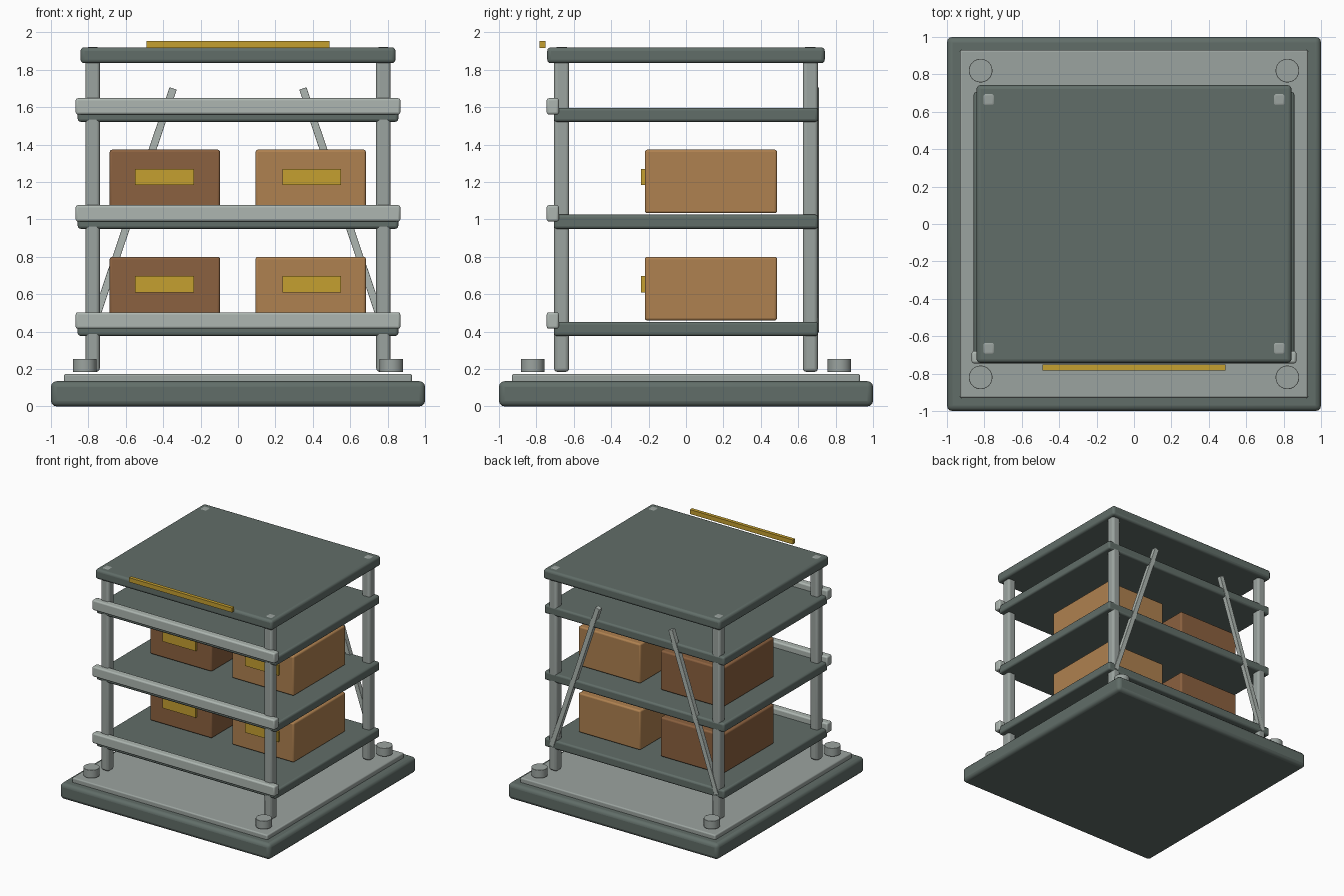
import bpy, bmesh, math
from mathutils import Matrix

if "Cube" in bpy.data.objects:
    bpy.data.objects.remove(bpy.data.objects["Cube"])


def mat(name, col):
    m = bpy.data.materials.new(name)
    m.diffuse_color = (*col, 1)
    m.use_nodes = True
    m.node_tree.nodes["Principled BSDF"].inputs["Base Color"].default_value = m.diffuse_color
    return m


DARK = mat("dark_metal", (0.12, 0.155, 0.14))
STEEL = mat("steel", (0.33, 0.37, 0.35))
LIGHT = mat("light_steel", (0.42, 0.47, 0.44))
TAN = mat("tan_card", (0.43, 0.22, 0.08))
BROWN = mat("brown_card", (0.26, 0.12, 0.05))
GOLD = mat("gold", (0.56, 0.35, 0.03))


def finish(bm, name, material, bevel, segments=3):
    me = bpy.data.meshes.new(name)
    bm.to_mesh(me)
    bm.free()
    ob = bpy.data.objects.new(name, me)
    bpy.context.collection.objects.link(ob)
    me.materials.append(material)
    if bevel:
        b = ob.modifiers.new("bevel", 'BEVEL')
        b.width, b.segments, b.limit_method = bevel, segments, 'ANGLE'
    bpy.context.view_layer.objects.active = ob
    ob.select_set(True)
    bpy.ops.object.shade_smooth_by_angle(angle=math.radians(35))
    ob.select_set(False)
    return ob


def box(name, x, y, z, material, bevel=0.0):
    """Box from (min, max) ranges."""
    bm = bmesh.new()
    bmesh.ops.create_cube(bm, size=1)
    for v in bm.verts:
        v.co = [r[0] + (c + 0.5) * (r[1] - r[0]) for r, c in zip((x, y, z), v.co)]
    return finish(bm, name, material, bevel)


def cylinder(name, x, y, z0, z1, r, material, bevel):
    bm = bmesh.new()
    bmesh.ops.create_cone(bm, cap_ends=True, segments=32, radius1=r, radius2=r,
                          depth=z1 - z0, matrix=Matrix.Translation((x, y, (z0 + z1) / 2)))
    return finish(bm, name, material, bevel, 2)


# Base slab and floor plate
box("base", (-1, 1), (-1, 1), (0, 0.135), DARK, 0.03)
box("base_plate", (-0.93, 0.93), (-0.93, 0.93), (0.12, 0.174), STEEL, 0.01)

# Corner bolts and upright posts
for sx in (-1, 1):
    for sy in (-1, 1):
        tag = ("left" if sx < 0 else "right") + ("_front" if sy < 0 else "_back")
        cylinder("bolt_" + tag, sx * 0.82, sy * 0.82, 0.184, 0.254, 0.063, STEEL, 0.002)
        cx, cy = sx * 0.777, sy * 0.665
        box("post_" + tag, (cx - 0.038, cx + 0.038), (cy - 0.04, cy + 0.04),
            (0.185, 1.922), STEEL, 0.018)

# Shelves with raised front rails
for i, z in enumerate((0.377, 0.95, 1.522)):
    box(f"shelf_{i}", (-0.857, 0.857), (-0.706, 0.706), (z, z + 0.075), DARK, 0.015)
    box(f"front_rail_{i}", (-0.868, 0.868), (-0.745, -0.68), (z + 0.039, z + 0.126), LIGHT, 0.012)

# Roof and the gold sign bar
box("roof", (-0.842, 0.842), (-0.742, 0.742), (1.835, 1.92), DARK, 0.02)
box("sign_bar", (-0.49, 0.49), (-0.782, -0.752), (1.917, 1.955), GOLD)

# Cargo boxes with front labels
for row, z in (("lower", 0.46), ("upper", 1.033)):
    for side, cx, m in (("left", -0.391, BROWN), ("right", 0.389, TAN)):
        box(f"cargo_{row}_{side}", (cx - 0.295, cx + 0.295), (-0.22, 0.487), (z, z + 0.34), m, 0.013)
        w = 0.157 if side == "left" else 0.155
        lx = -0.393 if side == "left" else 0.393
        w = 0.158
        box(f"label_{row}_{side}", (lx - w, lx + w) if side == "left" else (0.237, 0.55),
            (-0.24, -0.215), (z + 0.15, z + 0.237), GOLD)

# Leaning braces across the back
for side, s in (("left", -1), ("right", 1)):
    (x0, z0), (x1, z1) = (s * 0.785, 0.40), (s * 0.347, 1.70)
    length = math.hypot(x1 - x0, z1 - z0)
    b = box("brace_" + side, (-0.02, 0.02), (-0.02, 0.02), (-length / 2, length / 2), LIGHT, 0.002)
    b.location = ((x0 + x1) / 2, 0.69, (z0 + z1) / 2)
    b.rotation_euler = (0, math.atan2(x1 - x0, z1 - z0), 0)
